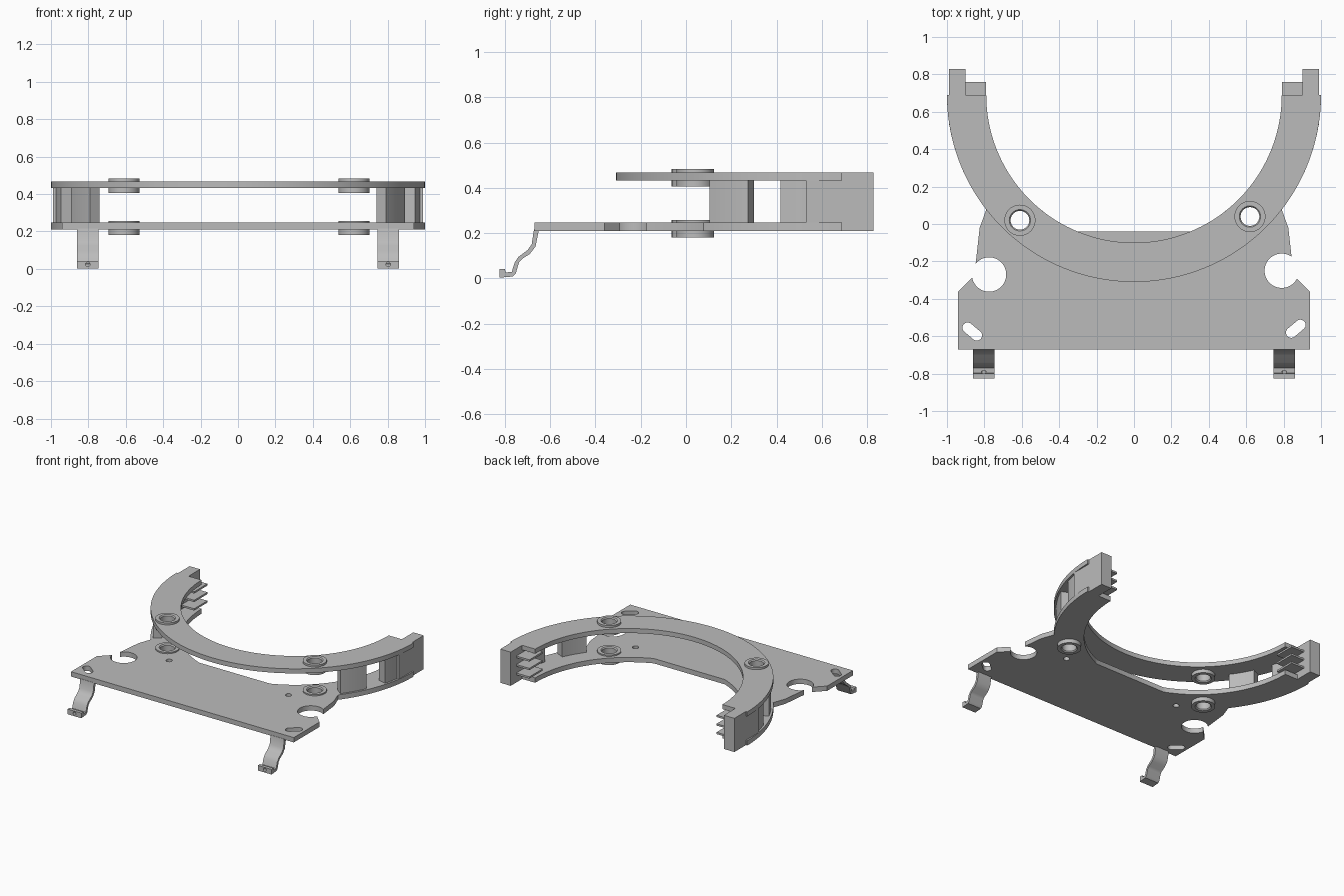
import bpy, bmesh
from math import sin, cos, pi, radians, asin, acos
from mathutils import Matrix, Vector

cube = bpy.data.objects.get("Cube")
if cube:
    bpy.data.objects.remove(cube, do_unlink=True)

GREY = bpy.data.materials.new("plain grey")
GREY.use_nodes = True
GREY.diffuse_color = (0.5, 0.5, 0.5, 1)
GREY.node_tree.nodes["Principled BSDF"].inputs["Base Color"].default_value = (0.5, 0.5, 0.5, 1)

CY = 0.69                      # centre of the cradle arc
R_IN, R_OUT = 0.79, 1.0
LOW, LOW_TOP, HIGH, TOP = 0.21, 0.247, 0.432, 0.467


def arc(r, a, b, n=40):
    """Points on the cradle arc; angle 0 is +x, 90 is the front."""
    steps = [radians(a + (b - a) * i / n) for i in range(n + 1)]
    return [(r * cos(t), CY - r * sin(t)) for t in steps]


def prism(name, outline, lo, hi, matrix=None):
    """Extrude a flat outline from lo to hi, with an optional transform."""
    bm = bmesh.new()
    face = bm.faces.new([bm.verts.new((x, y, lo)) for x, y in outline])
    top = bmesh.ops.extrude_face_region(bm, geom=[face])["geom"]
    bmesh.ops.translate(bm, vec=(0, 0, hi - lo),
                        verts=[v for v in top if isinstance(v, bmesh.types.BMVert)])
    if matrix:
        bm.transform(matrix)
    bmesh.ops.recalc_face_normals(bm, faces=bm.faces)
    return finish(name, bm)


def finish(name, bm):
    mesh = bpy.data.meshes.new(name)
    bm.to_mesh(mesh)
    bm.free()
    mesh.materials.append(GREY)
    obj = bpy.data.objects.new(name, mesh)
    bpy.context.collection.objects.link(obj)
    return obj


def activate(obj):
    bpy.ops.object.select_all(action='DESELECT')
    obj.select_set(True)
    bpy.context.view_layer.objects.active = obj


def cut(obj, cutters):
    for c in cutters:
        c.hide_render = True
        mod = obj.modifiers.new("hole", 'BOOLEAN')
        mod.operation = 'DIFFERENCE'
        mod.solver = 'EXACT'
        mod.object = c
        activate(obj)
        bpy.ops.object.modifier_apply(modifier=mod.name)
        bpy.data.objects.remove(c, do_unlink=True)


def smooth(obj):
    activate(obj)
    bpy.ops.object.shade_smooth_by_angle(angle=radians(30))


def box(name, x, y, z):
    return prism(name, [(x[0], y[0]), (x[1], y[0]), (x[1], y[1]), (x[0], y[1])], *z)


def circle(x, y, r, n=32):
    return [(x + r * cos(2 * pi * i / n), y + r * sin(2 * pi * i / n)) for i in range(n)]


def slot(x, y, half, r, angle):
    """Outline of a round-ended slot."""
    pts = []
    for side in (0, 1):
        for i in range(13):
            t = angle - pi / 2 + side * pi + pi * i / 12
            s = 1 - 2 * side
            pts.append((x + s * half * cos(angle) + r * cos(t),
                        y + s * half * sin(angle) + r * sin(t)))
    return pts


BUSHES = [("right", -0.61, 0.02), ("left", 0.62, 0.04)]


def bore(x, y):
    return prism("cutter", circle(x, y, 0.06), 0, 1)


# Upper cradle plate
upper = prism("upper_arc_plate", arc(R_OUT, 0, 180, 80) + arc(R_IN, 180, 0, 80), HIGH, TOP)
cut(upper, [bore(x, y) for _, x, y in BUSHES])
smooth(upper)

# Base plate: lower cradle arc merged with the wide front deck
chord = math_angle = 180 / pi * acos(0.3 / R_IN)
join = 180 / pi * asin((CY - 0.077) / R_OUT)
flank = [(0.825, -0.02), (0.845, -0.2), (0.86, -0.28), (0.94, -0.36), (0.94, -0.67)]
outline = (arc(R_IN, 0, chord) + arc(R_IN, 180 - chord, 180)
           + arc(R_OUT, 180, 180 - join) + [(-x, y) for x, y in flank]
           + flank[::-1] + arc(R_OUT, join, 0))
base = prism("base_plate", outline, LOW, LOW_TOP)
holes = [bore(x, y) for _, x, y in BUSHES]
for shape in (circle(-0.775, -0.27, 0.092), circle(0.79, -0.25, 0.092),
              circle(-0.49, -0.13, 0.022), circle(0.51, -0.12, 0.022),
              slot(-0.865, -0.575, 0.032, 0.028, radians(-40)),
              slot(0.865, -0.56, 0.032, 0.028, radians(40))):
    holes.append(prism("cutter", shape, 0, 1))
cut(base, holes)
smooth(base)

# Flanged bushings in both plates, turned from one profile
for side, x, y in BUSHES:
    for level, lo, hi in (("lower", 0.18, 0.257), ("upper", 0.405, 0.482)):
        profile = [(0.05, lo + 0.008), (0.057, lo), (0.083, lo), (0.083, hi),
                   (0.057, hi), (0.05, hi - 0.008)]
        bm = bmesh.new()
        verts = [bm.verts.new((r, 0, z)) for r, z in profile]
        edges = [bm.edges.new((verts[i], verts[i - 1])) for i in range(len(verts))]
        bmesh.ops.spin(bm, geom=verts + edges, cent=(0, 0, 0), axis=(0, 0, 1),
                       angle=2 * pi, steps=40, use_duplicate=False)
        bmesh.ops.remove_doubles(bm, verts=bm.verts, dist=0.0005)
        bmesh.ops.recalc_face_normals(bm, faces=bm.faces)
        bm.transform(Matrix.Translation((x, y, 0)))
        smooth(finish(f"{level}_bushing_{side}", bm))

# Bent clip profile: (y, z), outer side down then inner side back up
clip = [(-0.672, 0.215), (-0.682, 0.15), (-0.7, 0.125), (-0.74, 0.095), (-0.757, 0.07),
        (-0.77, 0.028), (-0.797, 0.026), (-0.8, 0.042), (-0.825, 0.042), (-0.825, 0.003),
        (-0.765, 0.008), (-0.752, 0.022), (-0.738, 0.07), (-0.725, 0.085), (-0.69, 0.108),
        (-0.665, 0.14), (-0.65, 0.215)]
TO_YZ = Matrix(((0, 0, 1, 0), (1, 0, 0, 0), (0, 1, 0, 0), (0, 0, 0, 1)))
TO_XZ = Matrix(((1, 0, 0, 0), (0, 0, 1, 0), (0, 1, 0, 0), (0, 0, 0, 1)))

for s, side in ((-1, "right"), (1, "left")):
    # Spacer pillar and curved end wall between the plates
    def sector(name, r0, r1, a, b):
        pts = [(s * x, y) for x, y in arc(r0, a, b, 10) + arc(r1, b, a, 10)]
        smooth(prism(f"{name}_{side}", pts, LOW_TOP, HIGH))
    sector("spacer_pillar", 0.92, 0.985, 25, 36.5)
    sector("end_wall", 0.92, 0.985, 9, 16)

    # End block, full height past the plates
    xs = sorted((s * 0.90, s * 0.988))
    box(f"end_block_{side}", xs, (0.53, 0.70), (LOW_TOP, HIGH))
    box(f"end_post_{side}", xs, (CY, 0.828), (LOW, TOP))

    # Comb of thin fins on the inner face
    for i, z in enumerate((0.275, 0.34, 0.405)):
        box(f"fin_{i + 1}_{side}", sorted((s * 0.79, s * 0.905)), (0.6, 0.76),
            (z - 0.007, z + 0.007))

    # Front clip with a small hole in its lip
    mid = s * 0.803
    leg = prism(f"front_clip_{side}", clip, mid - 0.058, mid + 0.058, TO_YZ)
    cut(leg, [prism("cutter", circle(mid, 0.024, 0.012, 16), -0.84, -0.785, TO_XZ)])
    smooth(leg)
